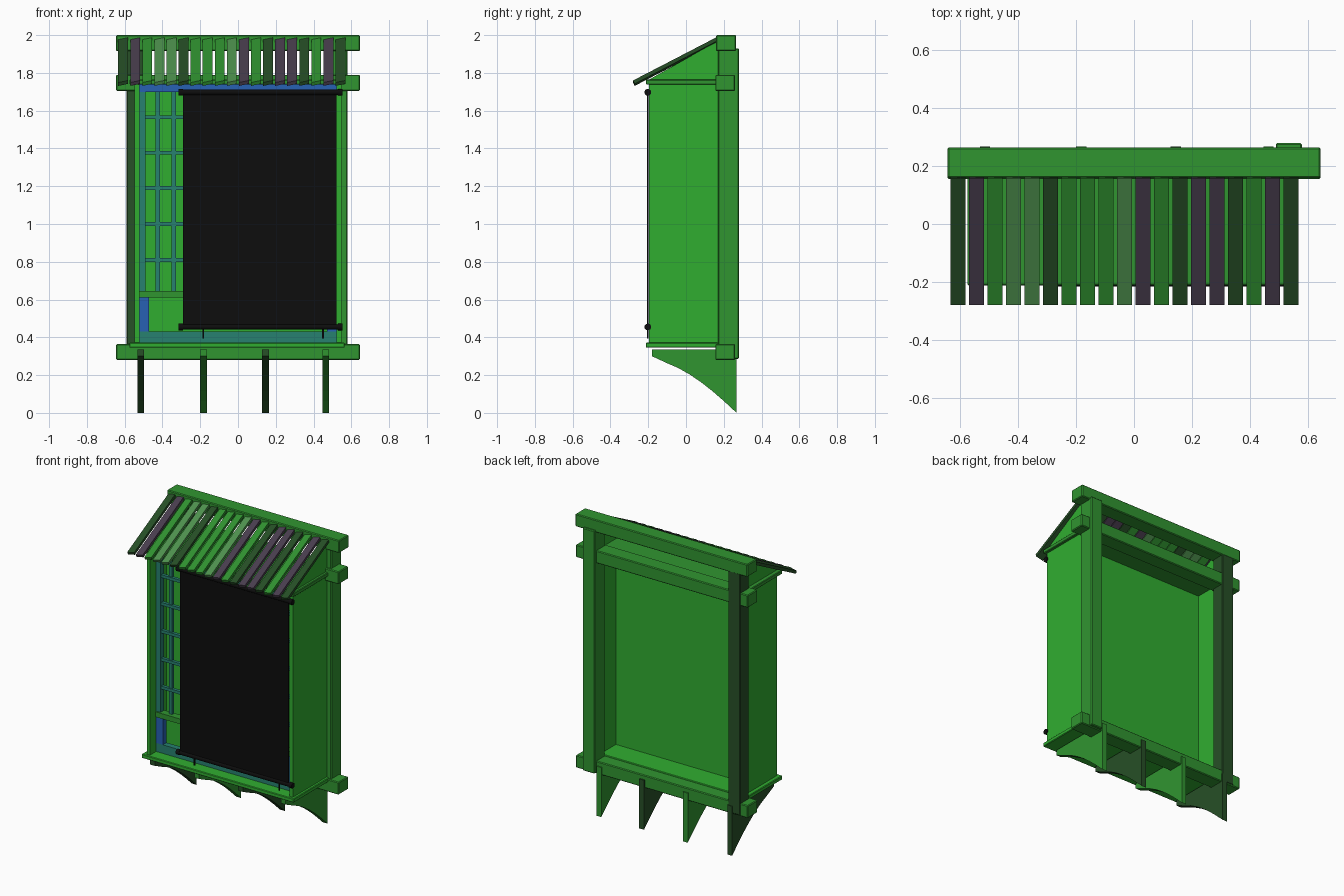
import bpy, math, random
from mathutils import Matrix

if "Cube" in bpy.data.objects:
    bpy.data.objects.remove(bpy.data.objects["Cube"])

random.seed(4)


def mat(name, r, g, b):
    m = bpy.data.materials.new(name)
    m.diffuse_color = (r, g, b, 1)
    m.use_nodes = True
    m.node_tree.nodes["Principled BSDF"].inputs["Base Color"].default_value = m.diffuse_color
    return m


GREEN = mat("green_wood", 0.03, 0.42, 0.03)
BEAM = mat("beam_green", 0.03, 0.30, 0.03)
DARK = mat("dark_wood", 0.02, 0.08, 0.02)
TEAL = mat("teal_frame", 0.02, 0.22, 0.16)
BLUE = mat("blue_frame", 0.02, 0.12, 0.45)
BLACK = mat("black_cloth", 0.004, 0.004, 0.004)
PURPLE = mat("purple_wood", 0.07, 0.05, 0.08)
PALE = mat("pale_green_wood", 0.08, 0.30, 0.08)


def mesh(name, verts, faces, m):
    me = bpy.data.meshes.new(name)
    me.from_pydata(verts, [], faces)
    me.materials.append(m)
    ob = bpy.data.objects.new(name, me)
    bpy.context.collection.objects.link(ob)
    return ob


def extrude_x(name, profile, x0, x1, m, lean=0.0):
    """Close a (y, z) profile and extrude it along x."""
    n = len(profile)
    verts = [(x0, y, z) for y, z in profile] + [(x1, y, z + lean) for y, z in profile]
    faces = [tuple(range(n))[::-1], tuple(range(n, 2 * n))]
    faces += [(i, (i + 1) % n, n + (i + 1) % n, n + i) for i in range(n)]
    area = sum(profile[i][0] * profile[(i + 1) % n][1] - profile[(i + 1) % n][0] * profile[i][1]
               for i in range(n))
    if area < 0:
        faces = [f[::-1] for f in faces]
    return mesh(name, verts, faces, m)


def box(name, x0, x1, y0, y1, z0, z1, m, bevel=0.0):
    ob = extrude_x(name, [(y0, z0), (y1, z0), (y1, z1), (y0, z1)], x0, x1, m)
    if bevel:
        b = ob.modifiers.new("bevel", "BEVEL")
        b.width = bevel
        b.segments = 1
    return ob


def rod(name, x0, x1, y, z, r, m):
    bpy.ops.mesh.primitive_cylinder_add(vertices=16, radius=r, depth=x1 - x0,
                                        location=((x0 + x1) / 2, y, z),
                                        rotation=(0, math.pi / 2, 0))
    ob = bpy.context.object
    ob.name = name
    ob.data.materials.append(m)
    bpy.ops.object.shade_smooth_by_angle()
    return ob


# Wall framing: three horizontal beams and two posts
box("top_beam", -0.645, 0.645, 0.16, 0.265, 1.915, 2.0, BEAM, 0.005)
box("upper_beam", -0.645, 0.645, 0.155, 0.26, 1.705, 1.79, BEAM, 0.005)
box("bottom_beam", -0.645, 0.645, 0.155, 0.26, 0.28, 0.365, BEAM, 0.005)
box("left_post", -0.59, -0.50, 0.17, 0.264, 0.285, 1.93, DARK, 0.005)
box("right_post", 0.49, 0.58, 0.17, 0.28, 0.285, 1.93, BEAM, 0.005)

# Bay: side walls with gable tops, sill and head slabs, back panel
side = [(-0.195, 0.36), (0.19, 0.36), (0.19, 1.965), (0.16, 1.965), (-0.195, 1.765)]
extrude_x("left_side_wall", side, -0.547, -0.522, GREEN)
extrude_x("right_side_wall", side, 0.522, 0.547, GREEN)
box("window_sill", -0.575, 0.565, -0.212, 0.17, 0.345, 0.372, GREEN, 0.004)
box("window_head", -0.575, 0.565, -0.212, 0.17, 1.738, 1.765, BEAM, 0.004)
box("window_panel", -0.523, 0.523, -0.02, 0.005, 0.37, 1.74, GREEN)

# Window frame and lattice
fy0, fy1 = -0.13, -0.09
box("frame_bottom_rail", -0.522, 0.522, fy0, fy1, 0.372, 0.43, TEAL)
box("frame_top_rail", -0.522, 0.522, fy0, fy1, 1.70, 1.738, BLUE)
box("frame_transom", -0.522, 0.522, fy0 - 0.01, fy1, 0.61, 0.645, BEAM)
for s, label in ((-1, "left"), (1, "right")):
    a, b = sorted((s * 0.522, s * 0.49))
    box(label + "_upper_stile", a, b, fy0, fy1, 0.645, 1.70, TEAL)
    a, b = sorted((s * 0.522, s * 0.472))
    box(label + "_lower_stile", a, b, fy0, fy1, 0.43, 0.61, BLUE)
for i in range(11):
    x = -0.425 + i * 0.085
    box("lattice_upright", x - 0.011, x + 0.011, -0.115, -0.095, 0.645, 1.70, TEAL)
for z in (0.81, 1.0, 1.19, 1.377, 1.565):
    box("lattice_bar", -0.50, 0.50, -0.122, -0.10, z - 0.01, z + 0.01, TEAL)

# Hanging cloth blind with two rods and pull cords
box("cloth_blind", -0.29, 0.522, -0.206, -0.199, 0.45, 1.70, BLACK)
for z, label in ((1.697, "top"), (0.455, "bottom")):
    rod(label + "_blind_rod", -0.30, 0.545, -0.202, z, 0.014, BLACK)
    for x in (-0.302, 0.542):
        rod(label + "_rod_knob", x - 0.012, x + 0.012, -0.202, z, 0.018, BLACK)
for x in (-0.185, 0.45):
    box("blind_cord", x - 0.004, x + 0.004, -0.206, -0.198, 0.395, 0.45, BLACK)

# Sloping roof planks, each leaning slightly
plank = [(-0.272, 1.731), (0.165, 1.958), (0.158, 1.976), (-0.28, 1.749)]
for i in range(19):
    x = -0.608 + i * 0.0639
    extrude_x("roof_plank", plank, x - 0.026, x + 0.026,
              random.choice((BEAM, DARK, PURPLE, PALE)), 0.011)

# Curved brackets below
curve = [(-0.18, 0.30), (-0.10, 0.263), (-0.04, 0.237), (0.02, 0.203), (0.08, 0.162),
         (0.14, 0.115), (0.20, 0.063), (0.268, 0.0)]
for x, m in ((-0.515, DARK), (-0.183, BEAM), (0.145, DARK), (0.465, BEAM)):
    extrude_x("bracket", curve + [(0.268, 0.335), (-0.18, 0.335)], x - 0.018, x + 0.018, m)
